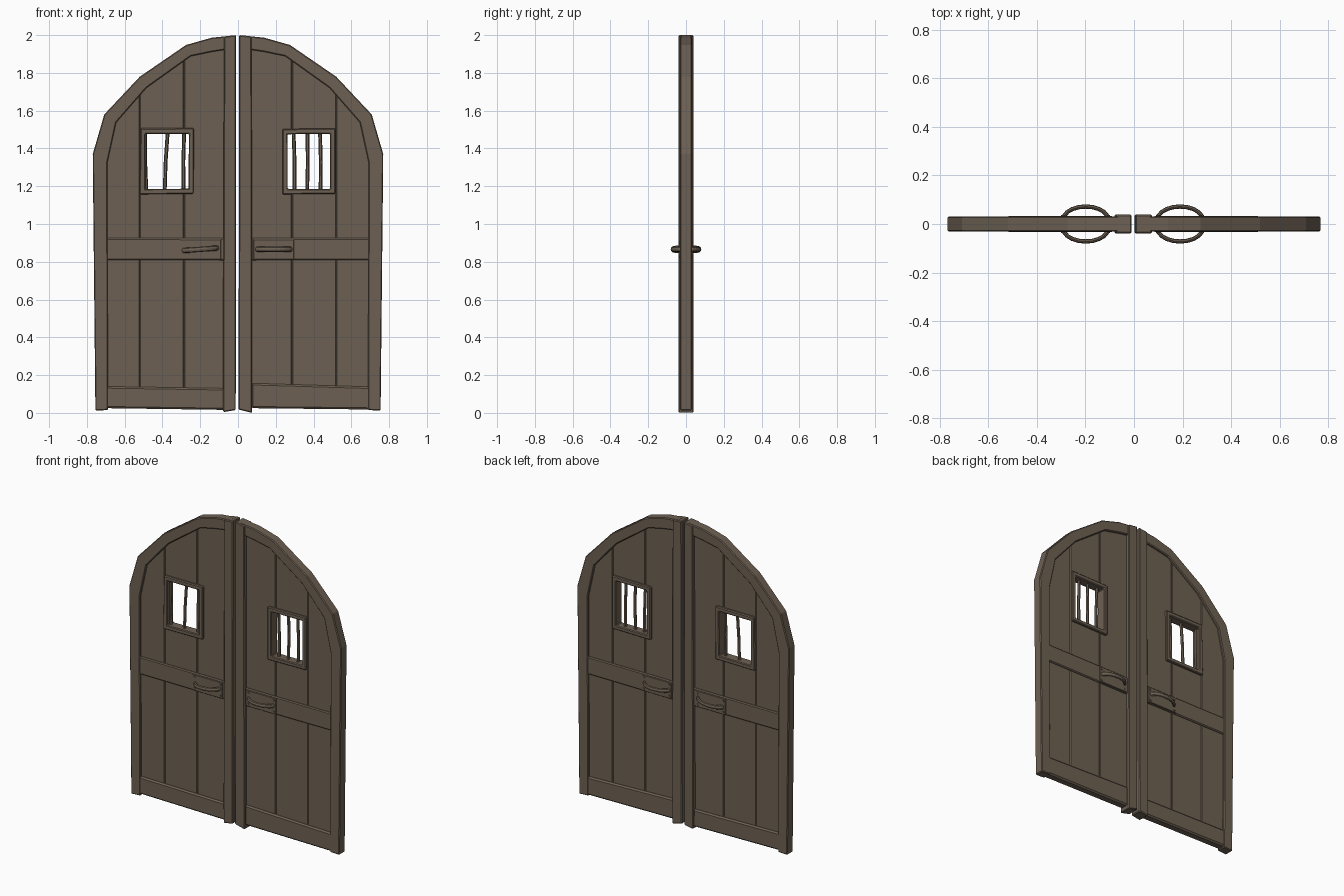
import bpy, bmesh, math

if "Cube" in bpy.data.objects:
    bpy.data.objects.remove(bpy.data.objects["Cube"])

wood = bpy.data.materials.new("weathered brown wood")
wood.diffuse_color = (0.155, 0.118, 0.086, 1)
wood.use_nodes = True
wood.node_tree.nodes["Principled BSDF"].inputs["Base Color"].default_value = wood.diffuse_color


def finish(name, bm, bevel=0.0):
    bmesh.ops.recalc_face_normals(bm, faces=bm.faces[:])
    me = bpy.data.meshes.new(name)
    bm.to_mesh(me)
    bm.free()
    me.materials.append(wood)
    ob = bpy.data.objects.new(name, me)
    bpy.context.collection.objects.link(ob)
    if bevel:
        m = ob.modifiers.new("bevel", 'BEVEL')
        m.width, m.segments = bevel, 1
        m.limit_method, m.angle_limit = 'ANGLE', math.radians(40)
    return ob


def prism(name, pts, y0, y1, bevel=0.0):
    """Extrude an (x, z) outline from y0 to y1."""
    bm = bmesh.new()
    a = [bm.verts.new((x, y0, z)) for x, z in pts]
    b = [bm.verts.new((x, y1, z)) for x, z in pts]
    bm.faces.new(a)
    bm.faces.new(b)
    n = len(pts)
    for i in range(n):
        j = (i + 1) % n
        bm.faces.new((a[i], a[j], b[j], b[i]))
    return finish(name, bm, bevel)


def sweep(name, sections, closed=False, bevel=0.0):
    """Join a list of equal cross-section loops into a solid."""
    bm = bmesh.new()
    loops = [[bm.verts.new(p) for p in s] for s in sections]
    n, k = len(loops), len(loops[0])
    for i in range(n if closed else n - 1):
        p, q = loops[i], loops[(i + 1) % n]
        for j in range(k):
            m = (j + 1) % k
            bm.faces.new((p[j], p[m], q[m], q[j]))
    if not closed:
        bm.faces.new(loops[0])
        bm.faces.new(loops[-1])
    return finish(name, bm, bevel)


def band(name, outer, inner, d, closed=False, bevel=0.0):
    """Flat band between two (x, z) outlines, thickness 2d."""
    secs = [[(o[0], -d, o[1]), (o[0], d, o[1]), (i[0], d, i[1]), (i[0], -d, i[1])]
            for o, i in zip(outer, inner)]
    return sweep(name, secs, closed, bevel)


# arch outlines for the +x leaf
OUTER = [(0.755, 0.012), (0.769, 1.37), (0.708, 1.58), (0.52, 1.78),
         (0.275, 1.948), (0.14, 1.986), (0.03, 1.998)]
INNER = [(0.688, 0.015), (0.692, 1.322), (0.645, 1.537), (0.485, 1.72),
         (0.25, 1.888), (0.14, 1.911), (0.03, 1.928)]
MID = [((a + c) / 2, (b + d) / 2) for (a, b), (c, d) in zip(OUTER, INNER)]


def arch_top(x):
    for (x0, z0), (x1, z1) in zip(MID[1:], MID[2:]):
        if x1 <= x <= x0:
            return z1 + (z0 - z1) * (x - x1) / (x0 - x1)
    return MID[-1][1]


# hand-hewn differences between the two leaves
LEAF = {
    1: dict(stile=[(0.003, 0.018), (0.075, 0.0), (0.075, 0.12), (0.072, 1.992), (0.006, 2.0)],
            rail=[(0.07, 0.025), (0.70, 0.018), (0.70, 0.138), (0.07, 0.157)],
            win=[(0.235, 1.157), (0.515, 1.16), (0.515, 1.507), (0.235, 1.503)],
            hole=[(0.263, 1.185), (0.487, 1.185), (0.487, 1.477), (0.263, 1.475)],
            bars=[(0.299, 0.294), (0.366, 0.367), (0.437, 0.434)],
            plate=(0.083, 0.297), tilt=0.0),
    -1: dict(stile=[(0.012, 0.015), (0.078, 0.004), (0.08, 0.12), (0.074, 1.992), (0.010, 2.0)],
             rail=[(0.07, 0.016), (0.70, 0.025), (0.70, 0.14), (0.07, 0.13)],
             win=[(0.235, 1.16), (0.522, 1.157), (0.515, 1.507), (0.233, 1.507)],
             hole=[(0.262, 1.187), (0.49, 1.185), (0.492, 1.477), (0.26, 1.477)],
             bars=[(0.288, 0.285), (0.388, 0.372), (0.485, 0.492)],
             plate=(0.09, 0.308), tilt=0.07),
}

for s, L in LEAF.items():
    side = "right" if s > 0 else "left"

    def flip(pts):
        return [(s * x, z) for x, z in pts]

    # vertical boards with a window opening cut through
    cutter = prism("window_cutter", flip([(0.25, 1.172), (0.5, 1.172), (0.5, 1.49), (0.25, 1.49)]),
                   -0.2, 0.2)
    cutter.hide_render = True
    for k, (x0, x1) in enumerate([(0.05, 0.285), (0.285, 0.52), (0.52, 0.72)]):
        xs = sorted({x0, x1} | {p[0] for p in MID if x0 < p[0] < x1}, reverse=True)
        pts = [(x0, 0.04), (x1, 0.04)] + [(x, arch_top(x)) for x in xs]
        board = prism(f"{side}_board_{k + 1}", flip(pts), -0.017, 0.017, 0.005)
        if k < 2:
            m = board.modifiers.new("window", 'BOOLEAN')
            m.operation, m.object, m.solver = 'DIFFERENCE', cutter, 'EXACT'
            bpy.context.view_layer.objects.active = board
            for name in [mod.name for mod in board.modifiers]:
                bpy.ops.object.modifier_apply(modifier=name)
    bpy.data.objects.remove(cutter)

    # arched outer frame, centre stile and rails
    band(f"{side}_arch_frame", flip(OUTER), flip(INNER), 0.031, bevel=0.005)
    prism(f"{side}_centre_stile", flip(L["stile"]), -0.039, 0.039, 0.005)
    prism(f"{side}_bottom_rail", flip(L["rail"]), -0.028, 0.028, 0.009)
    prism(f"{side}_middle_rail", flip([(0.07, 0.808), (0.70, 0.81), (0.70, 0.925), (0.07, 0.925)]),
          -0.027, 0.027, 0.006)

    # window frame and bars
    band(f"{side}_window_frame", flip(L["win"]), flip(L["hole"]), 0.033, True, 0.005)
    for k, (xb, xt) in enumerate(L["bars"]):
        xm = (xb + xt) / 2 + 0.003
        secs = []
        for x, z in ((xb, 1.17), (xm, 1.33), (xt, 1.49)):
            secs.append([(s * x + 0.010 * math.cos(a), 0.010 * math.sin(a), z)
                         for a in [math.tau * i / 6 for i in range(6)]])
        sweep(f"{side}_window_bar_{k + 1}", secs)

    # handles on both faces: plate, rivets, curved grip
    p0, p1 = L["plate"]
    for f, face in ((-1, "front"), (1, "back")):
        tag = f"{side}_{face}"
        prism(f"{tag}_handle_plate", flip([(p0, 0.812), (p1, 0.812), (p1, 0.917), (p0, 0.917)]),
              f * 0.02, f * 0.033, 0.002)
        for k, (x, z) in enumerate([(a, b) for a in (p0 + 0.015, p1 - 0.015) for b in (0.828, 0.901)]):
            pts = [(s * x + 0.007 * math.cos(i * math.tau / 6), z + 0.007 * math.sin(i * math.tau / 6))
                   for i in range(6)]
            prism(f"{tag}_rivet_{k + 1}", pts, f * 0.03, f * 0.037)
        c = (p0 + p1) / 2
        secs = []
        for i in range(11):
            t = math.pi * i / 10
            dx, dy = math.cos(t), math.sin(t)
            ring = []
            for j in range(8):
                a = math.tau * j / 8
                r = 0.009 * math.cos(a)
                ring.append((s * (c + (0.093 + r) * dx), f * (0.018 + (0.054 + r) * dy),
                             0.866 - L["tilt"] * 0.1 * dx + 0.014 * math.sin(a)))
            secs.append(ring)
        sweep(f"{tag}_handle_grip", secs)
